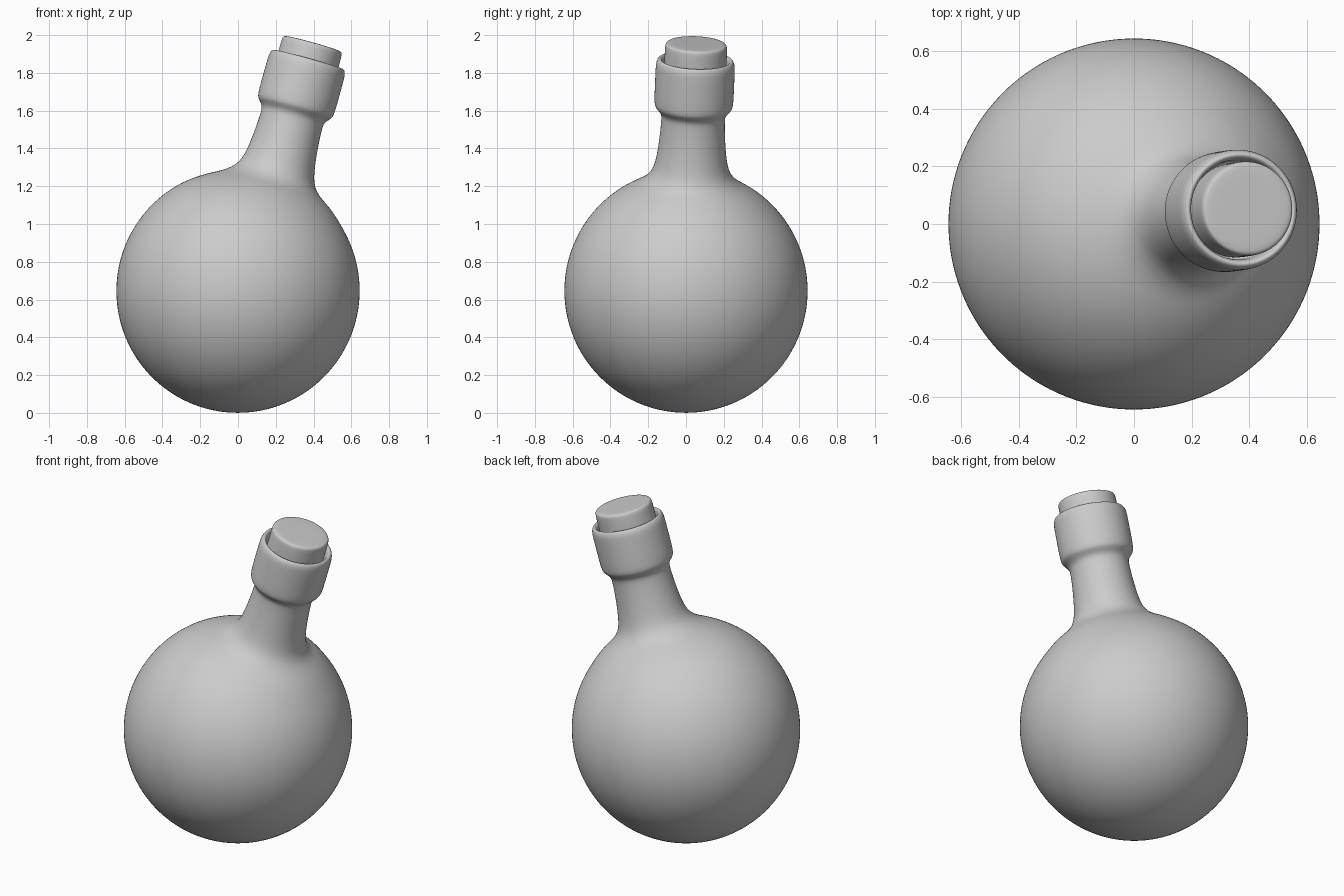
import bpy
import bmesh
from math import sin, cos, pi, radians
from mathutils import Vector

old = bpy.data.objects.get("Cube")
if old:
    bpy.data.objects.remove(old, do_unlink=True)

R = 0.646                      # body radius
SEGMENTS = 48
CENTRE = Vector((0, 0, R))
AXIS = Vector((0.267, 0.04, 0.963)).normalized()
TURN = Vector((0, 0, 1)).rotation_difference(AXIS)

grey = bpy.data.materials.new("plain grey")
grey.use_nodes = True
grey.diffuse_color = (0.6, 0.6, 0.6, 1)
grey.node_tree.nodes["Principled BSDF"].inputs["Base Color"].default_value = (0.6, 0.6, 0.6, 1)


def place(x, y, t):
    """Tilt a point onto the neck axis, easing the neck slightly sideways."""
    s = min(max((t - 0.45) / 0.25, 0), 1)
    ease = s * s * (3 - 2 * s)
    return CENTRE + TURN @ Vector((x, y, t)) + Vector((0.033 * ease, 0, 0))


def lathe(name, profile):
    """Revolve (radius, height) points, closing both ends with a fan."""
    bm = bmesh.new()
    rings = []
    for r, t in profile:
        rings.append([bm.verts.new(place(r * cos(2 * pi * i / SEGMENTS),
                                         r * sin(2 * pi * i / SEGMENTS), t))
                      for i in range(SEGMENTS)])
    for a, b in zip(rings, rings[1:]):
        for i in range(SEGMENTS):
            j = (i + 1) % SEGMENTS
            bm.faces.new((a[i], a[j], b[j], b[i]))
    for ring, t in ((rings[0], profile[0][1]), (rings[-1], profile[-1][1])):
        tip = bm.verts.new(place(0, 0, -R if t < 0 else t))
        for i in range(SEGMENTS):
            bm.faces.new((ring[i], ring[(i + 1) % SEGMENTS], tip))
    bmesh.ops.recalc_face_normals(bm, faces=bm.faces)
    for f in bm.faces:
        f.smooth = True
    mesh = bpy.data.meshes.new(name)
    bm.to_mesh(mesh)
    bm.free()
    mesh.materials.append(grey)
    obj = bpy.data.objects.new(name, mesh)
    bpy.context.collection.objects.link(obj)
    sub = obj.modifiers.new("smooth", 'SUBSURF')
    sub.levels = sub.render_levels = 2
    return obj


# Round body, from the bottom up to the shoulder
body = [(R * sin(radians(a)), -R * cos(radians(a))) for a in range(4, 153, 4)]
# Shoulder fillet and neck
neck = [(0.265, 0.592), (0.228, 0.622), (0.203, 0.66), (0.189, 0.71),
        (0.179, 0.78), (0.171, 0.87), (0.168, 0.94)]
# Collar with rounded lip and a shallow recess
collar = [(0.170, 0.965), (0.182, 0.985), (0.203, 1.005), (0.210, 1.03),
          (0.210, 1.13), (0.210, 1.22), (0.208, 1.25), (0.198, 1.272),
          (0.184, 1.272), (0.175, 1.255), (0.172, 1.22), (0.172, 1.19), (0.15, 1.185)]
lathe("flask", body + neck + collar)

# Stopper with a softened rim
lathe("stopper", [(0.12, 1.17), (0.162, 1.17), (0.165, 1.19), (0.165, 1.26), (0.165, 1.335),
                  (0.162, 1.354), (0.150, 1.361), (0.08, 1.361)])
